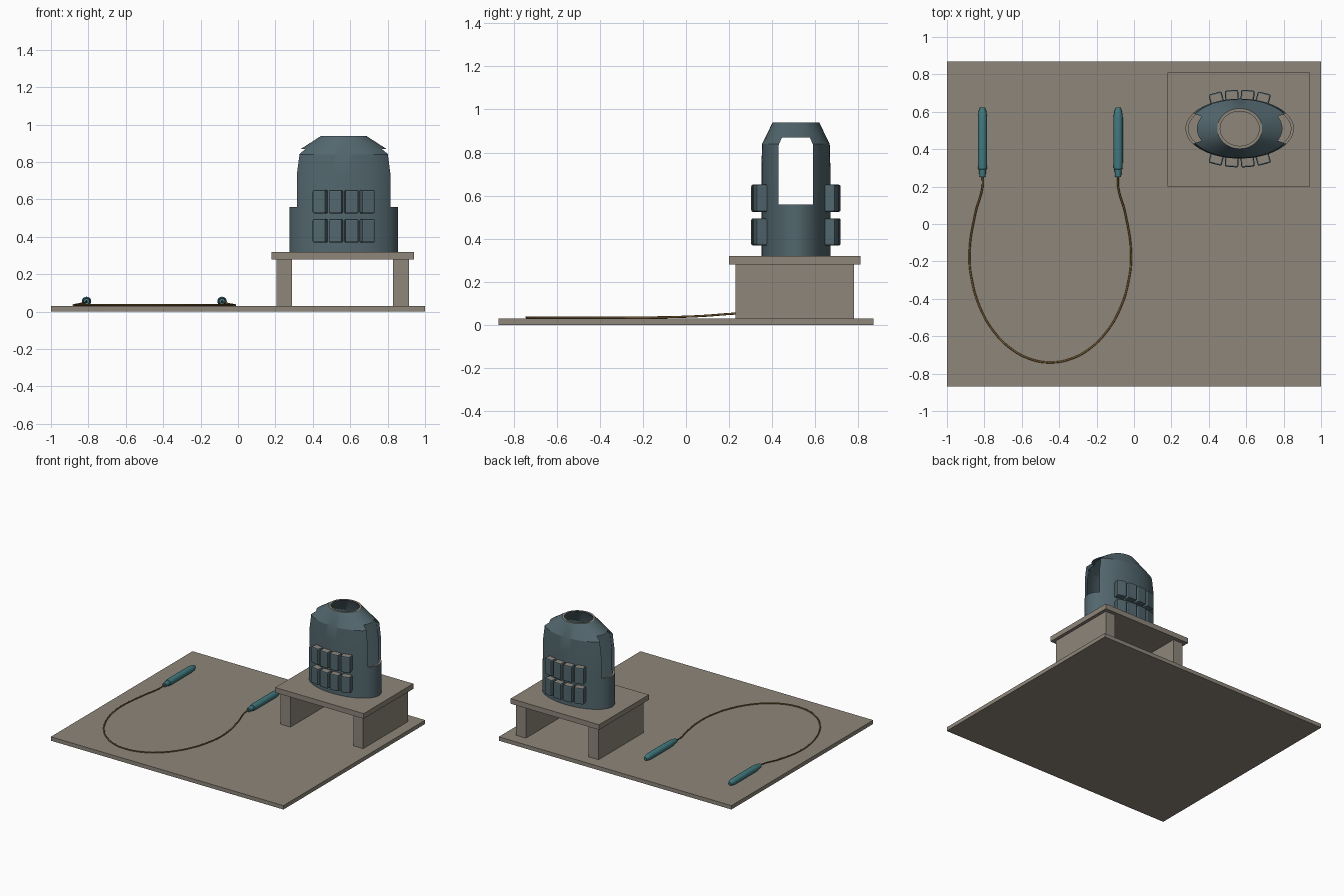
import bpy, bmesh, math
from mathutils import Vector, Matrix

if "Cube" in bpy.data.objects:
    bpy.data.objects.remove(bpy.data.objects["Cube"])


def material(name, rgb):
    m = bpy.data.materials.new(name)
    m.use_nodes = True
    m.diffuse_color = (*rgb, 1)
    m.node_tree.nodes["Principled BSDF"].inputs["Base Color"].default_value = (*rgb, 1)
    return m


TAUPE = material("taupe", (0.27, 0.24, 0.195))
SLATE = material("slate_blue", (0.085, 0.135, 0.155))
TEAL = material("teal", (0.05, 0.19, 0.21))
BROWN = material("rope_brown", (0.19, 0.105, 0.03))


def add(name, bm, *mats, smooth=False):
    bmesh.ops.recalc_face_normals(bm, faces=bm.faces)
    me = bpy.data.meshes.new(name)
    bm.to_mesh(me)
    bm.free()
    for m in mats:
        me.materials.append(m)
    ob = bpy.data.objects.new(name, me)
    bpy.context.collection.objects.link(ob)
    if smooth:
        smooth_object(ob)
    return ob


def smooth_object(ob):
    bpy.ops.object.select_all(action='DESELECT')
    ob.select_set(True)
    bpy.context.view_layer.objects.active = ob
    bpy.ops.object.shade_smooth_by_angle(angle=math.radians(25))


def box(name, lo, hi, mat):
    lo, hi = Vector(lo), Vector(hi)
    bm = bmesh.new()
    bmesh.ops.create_cube(bm, size=1, matrix=Matrix.Translation((lo + hi) / 2)
                          @ Matrix.Diagonal((*(hi - lo), 1)))
    return add(name, bm, mat)


def loft(bm, rings, closed=False):
    """Skin a list of equal-length point rings; cap the ends unless closed."""
    vs = [[bm.verts.new(p) for p in r] for r in rings]
    pairs = list(zip(vs, vs[1:])) + ([(vs[-1], vs[0])] if closed else [])
    for a, b in pairs:
        for i in range(len(a)):
            j = (i + 1) % len(a)
            bm.faces.new((a[i], a[j], b[j], b[i]))
    if not closed:
        bm.faces.new(vs[0])
        bm.faces.new(vs[-1])


def ellipse(cx, cy, z, rx, ry, n=64):
    return [(cx + rx * math.cos(t), cy + ry * math.sin(t), z)
            for t in (math.tau * i / n for i in range(n))]


# Floor and bench
box("floor_mat", (-1, -0.87, 0), (1, 0.87, 0.03), TAUPE)
box("bench_top", (0.18, 0.2, 0.28), (0.94, 0.81, 0.32), TAUPE)
box("bench_leg_right", (0.205, 0.23, 0.03), (0.29, 0.78, 0.28), TAUPE)
box("bench_leg_left", (0.83, 0.23, 0.03), (0.915, 0.78, 0.28), TAUPE)

# Vest shell: outer wall up, inner wall back down
CX, CY, WALL = 0.565, 0.51, 0.016
profile = [(0.32, 0.29, 0.16), (0.56, 0.29, 0.16), (0.73, 0.29, 0.16),
           (0.84, 0.275, 0.157), (0.94, 0.12, 0.108)]
outer = [ellipse(CX, CY, z, rx, ry) for z, rx, ry in profile]
inner = [ellipse(CX, CY, z if z in (0.32, 0.94) else z - 0.008, rx - WALL, ry - WALL)
         for z, rx, ry in reversed(profile)]
bm = bmesh.new()
loft(bm, outer + inner, closed=True)
vest = add("vest_shell", bm, SLATE, TAUPE)

# Armholes cut through both sides
section = [(-0.08, 0.56), (0.08, 0.56), (0.08, 0.835), (0.065, 0.87),
           (-0.065, 0.87), (-0.08, 0.835)]
bm = bmesh.new()
loft(bm, [[(x, CY + y, z) for y, z in section] for x in (CX - 0.4, CX + 0.4)])
cutter = add("armhole_cutter", bm, SLATE)
cutter.hide_render = True
cutter.hide_set(True)
mod = vest.modifiers.new("armholes", 'BOOLEAN')
mod.object = cutter
mod.operation = 'DIFFERENCE'
mod.solver = 'EXACT'
cut = bpy.data.meshes.new_from_object(
    vest.evaluated_get(bpy.context.evaluated_depsgraph_get()))
vest.modifiers.clear()
vest.data = cut
bpy.data.objects.remove(cutter)
for p in cut.polygons:
    p.material_index = 1 if p.normal.z > 0.95 else 0
smooth_object(vest)

# Weight pouches, turned to follow the body
for side, face in ((-1, "front"), (1, "back")):
    for row, z in (("lower", 0.432), ("upper", 0.588)):
        for col, dx in enumerate((-0.125, -0.042, 0.042, 0.125)):
            y = 0.16 * math.sqrt(1 - (dx / 0.29) ** 2)
            turn = math.atan2(-dx * 0.16 ** 2, y * 0.29 ** 2) * side
            bm = bmesh.new()
            bmesh.ops.create_cube(bm, size=1,
                                  matrix=Matrix.Diagonal((0.072, 0.06, 0.126, 1)))
            rim = [e for e in bm.edges if all(v.co.y * side > 0 for v in e.verts)
                   or abs(e.verts[0].co.y - e.verts[1].co.y) > 0.01]
            bmesh.ops.bevel(bm, geom=rim, offset=0.008, segments=2, affect='EDGES', profile=0.5)
            bm.normal_update()
            for f in bm.faces:
                f.material_index = 1 if f.normal.z > 0.95 else 0
            bm.transform(Matrix.Translation((CX + dx, CY + side * (y + 0.017), z))
                         @ Matrix.Rotation(turn, 4, 'Z'))
            add(f"{face}_{row}_pouch_{col + 1}", bm, SLATE, TAUPE)

# Rope handles lying along y
MID, REACH, LIFT = -0.4475, 0.3625, 0.055
grip = [(0.25, 0.016), (0.29, 0.019), (0.295, 0.023), (0.33, 0.025), (0.57, 0.025),
        (0.605, 0.02), (0.622, 0.012)]
for side, label in ((-1, "right"), (1, "left")):
    bm = bmesh.new()
    loft(bm, [[(x, y, z) for x, z, _ in ellipse(MID + side * REACH, LIFT, 0, r, r, 20)]
              for y, r in grip])
    add(f"{label}_handle", bm, TEAL, smooth=True)

# Rope: half loop of an ellipse joined up to both handles
half = [(REACH, 0.26, LIFT), (REACH, 0.2, 0.051), (0.4, 0.06, 0.041)]
half += [(0.432 * math.cos(t), -0.16 - 0.58 * math.sin(t), 0.035)
         for t in (math.pi / 12 * i for i in range(6))]
path = half + [(0, -0.74, 0.035)] + [(-x, y, z) for x, y, z in reversed(half)]
curve = bpy.data.curves.new("rope", 'CURVE')
curve.dimensions = '3D'
curve.bevel_depth = 0.005
curve.bevel_resolution = 2
curve.use_fill_caps = True
spline = curve.splines.new('BEZIER')
spline.bezier_points.add(len(path) - 1)
for bp, (x, y, z) in zip(spline.bezier_points, path):
    bp.co = (MID + x, y, z)
    bp.handle_left_type = bp.handle_right_type = 'AUTO'
curve.materials.append(BROWN)
rope = bpy.data.objects.new("rope", curve)
bpy.context.collection.objects.link(rope)
